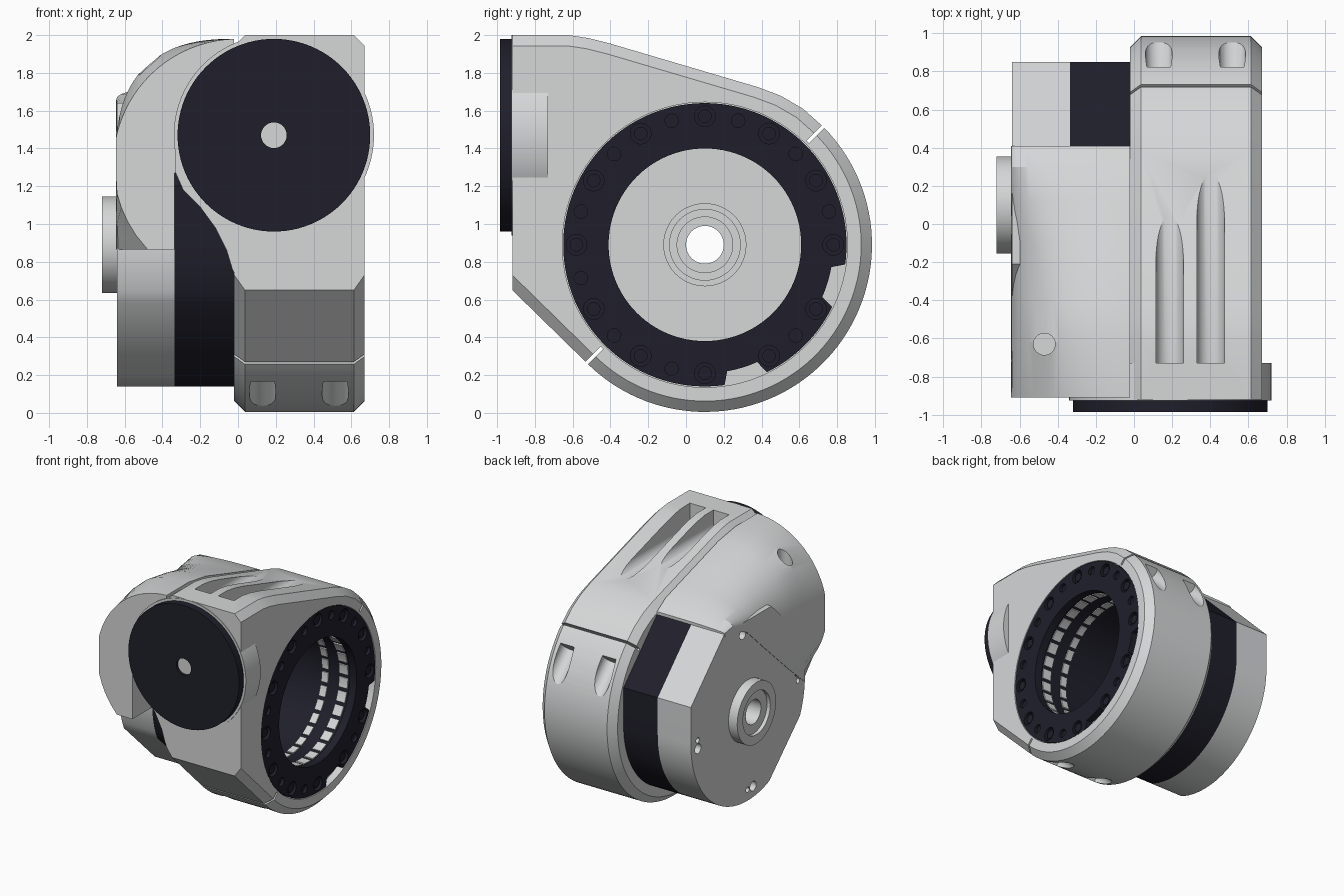
import bpy, bmesh
from math import sin, cos, radians, sqrt, pi
from mathutils import Vector

cube = bpy.data.objects.get("Cube")
if cube:
    bpy.data.objects.remove(cube)


def material(name, rgb):
    m = bpy.data.materials.new(name)
    m.use_nodes = True
    m.diffuse_color = (*rgb, 1)
    bsdf = m.node_tree.nodes["Principled BSDF"]
    bsdf.inputs["Base Color"].default_value = (*rgb, 1)
    bsdf.inputs["Roughness"].default_value = 0.5
    return m


GREY = material("light grey", (0.67, 0.68, 0.685))
DARK = material("dark navy", (0.014, 0.0135, 0.024))
CY, CZ = 0.1, 0.89            # main bore axis
DX, DZ = 0.19, 1.47           # front disc axis


def circle(u, v, r, n=72, start=0, end=360):
    full = end - start == 360
    steps = n if full else n - 1
    return [(u + r * cos(radians(start + (end - start) * i / steps)),
             v + r * sin(radians(start + (end - start) * i / steps))) for i in range(n)]


def finish(name, bm, mat):
    bmesh.ops.recalc_face_normals(bm, faces=bm.faces)
    mesh = bpy.data.meshes.new(name)
    bm.to_mesh(mesh)
    bm.free()
    mesh.materials.append(mat)
    ob = bpy.data.objects.new(name, mesh)
    bpy.context.collection.objects.link(ob)
    return ob


def loft(bm, rows):
    """Skin closed rows of points and cap both ends."""
    rows = [[bm.verts.new(p) for p in row] for row in rows]
    n = len(rows[0])
    for a, b in zip(rows, rows[1:]):
        for i in range(n):
            bm.faces.new((a[i], a[(i + 1) % n], b[(i + 1) % n], b[i]))
    bm.faces.new(rows[0])
    bm.faces.new(rows[-1][::-1])


def add_prism(bm, pts, axis, a, b):
    """Extrude a 2D outline along x, y or z."""
    def place(p, h):
        return {"x": (h, p[0], p[1]), "y": (p[0], h, p[1]), "z": (p[0], p[1], h)}[axis]
    loft(bm, [[place(p, h) for p in pts] for h in (a, b)])


def prism(name, pts, axis, a, b, mat=GREY):
    bm = bmesh.new()
    add_prism(bm, pts, axis, a, b)
    return finish(name, bm, mat)


def inset_outline(pts, dist):
    """Inset a clockwise outline, leaving its flat front edge in place."""
    out = []
    for i, p in enumerate(pts):
        lines = []
        for a, b in ((pts[i - 1], p), (p, pts[(i + 1) % len(pts)])):
            d = (Vector(b) - Vector(a)).normalized()
            front = max(a[0], b[0]) < -0.919
            lines.append((Vector((d.y, -d.x)), 0 if front else dist))
        (n1, d1), (n2, d2) = lines
        det = n1.x * n2.y - n1.y * n2.x
        if abs(det) < 1e-5:
            shift = n1 * d1
        else:
            shift = Vector((d1 * n2.y - d2 * n1.y, n1.x * d2 - n2.x * d1)) / det
        out.append((p[0] + shift.x, p[1] + shift.y))
    return out


def cut(ob, *prisms):
    """Subtract each prism given as (outline, axis, start, end) or a ready object."""
    for p in prisms:
        tool = p if isinstance(p, bpy.types.Object) else prism("cutter", *p)
        tool.hide_render = True
        mod = ob.modifiers.new("cut", "BOOLEAN")
        mod.operation, mod.solver, mod.object = "DIFFERENCE", "EXACT", tool
        bpy.context.view_layer.objects.active = ob
        bpy.ops.object.modifier_apply(modifier=mod.name)
        bpy.data.objects.remove(tool)


def tilted_cylinder(start, direction, r, length):
    d = Vector(direction).normalized()
    bm = bmesh.new()
    bmesh.ops.create_cone(bm, cap_ends=True, segments=32, radius1=r, radius2=r, depth=length)
    bm.transform(d.to_track_quat("Z", "Y").to_matrix().to_4x4())
    bmesh.ops.translate(bm, verts=bm.verts, vec=Vector(start) + d * length / 2)
    return finish("cutter", bm, GREY)


bore = (circle(CY, CZ, 0.545, 96), "x", -0.53, 1)
shaft_hole = (circle(CY, CZ, 0.1, 48), "x", -1, 1)

# Main housing: side profile with chamfered rims
outline = [(-0.92, 0.65), (-0.92, 2.0), (-0.62, 2.0), (-0.52, 1.985), (-0.4, 1.955),
           (0.38, 1.725), (0.5, 1.68), (0.62, 1.61)]
outline += circle(CY, CZ, 0.885, 60, 45, -135)
small = inset_outline(outline, 0.057)
bm = bmesh.new()
loft(bm, [[(x, y, z) for y, z in pts] for x, pts in
          ((-0.02, small), (0.037, outline), (0.613, outline), (0.67, small))])
housing = finish("main_housing", bm, GREY)
cut(housing, bore, (circle(CY, CZ, 0.755, 96), "x", 0.61, 1))

# Clamp joints on both sides of the bore, with two bolt pockets each
k = sqrt(0.5)
for side in (1, -1):
    gap = [(CY + side * k * u - w * k, CZ + side * k * u + w * k)
           for u, w in ((0.77, -0.009), (1, -0.009), (1, 0.009), (0.77, 0.009))]
    cut(housing, (gap, "x", -1, 1))
    for x in (0.13, 0.515):
        start = (x, CY + side * k * 0.84 + k * 0.15, CZ + side * k * 0.84 - k * 0.15)
        cut(housing, tilted_cylinder(start, (0, 1, -1), 0.07, 0.6))

# Round-bottomed slots running out of the sloping top
for x, floor in ((0.187, 1.824), (0.402, 1.759)):
    slot = circle(x, floor + 0.0725, 0.0725, 17, 180, 360) + [(x + 0.0725, 2.2), (x - 0.0725, 2.2)]
    cut(housing, (slot, "y", -0.73, 0.6))

# Front collar, its flared web and the round dark cover
collar = prism("front_collar", circle(DX, DZ, 0.53, 96), "y", -0.925, -0.73)
web = prism("collar_web", [(0, 1.6), (-0.335, 1.5), (-0.33, 1.27), (-0.29, 1.18), (-0.2, 1.09),
                           (-0.12, 0.98), (-0.06, 0.86), (-0.03, 0.76), (0, 0.7)], "y", -0.919, -0.68)
disc = prism("front_disc", circle(DX, DZ, 0.51, 96), "y", -0.985, -0.92, DARK)
cut(disc, (circle(DX, DZ, 0.068, 32), "y", -1.1, -0.96))
disc_hub = prism("disc_hub", circle(DX, DZ, 0.068, 32), "y", -0.965, -0.94)

# Motor body: flat-sided above and at the lower front, round below
body = circle(CY, CZ, 0.75, 6, 180, 204) + circle(CY, CZ, 0.75, 36, 248, 360)
body += [(0.85, 1.2), (0.41, 1.64), (-0.21, 1.64), (-0.65, 1.2)]
band = prism("motor_band", body, "x", -0.335, -0.01, DARK)
cut(band, bore)
cap = prism("motor_cap", body, "x", -0.64, -0.335)
cut(cap, bore, shaft_hole)
for i in range(4):
    a = radians(84 + 90 * i)
    for turn, r in ((0, 0.04), (0.11, 0.022)):
        cut(cap, (circle(CY + 0.66 * cos(a + turn), CZ + 0.66 * sin(a + turn), r, 20),
                  "x", -0.8, -0.58))

# Upper cover lofted from a round front to a flatter back, lower edge on a sloping seam
rows = []
STEPS = 20
for y, top, z_side, bottom in ((-0.91, 1.98, 1.46, 0.865), (-0.62, 1.98, 1.36, 0.865),
                               (-0.4, 1.945, 1.33, 1.06), (-0.1, 1.855, 1.42, 1.34),
                               (0.12, 1.79, 1.58, 1.55), (0.3, 1.735, 1.655, 1.62),
                               (0.41, 1.665, 1.645, 1.62)):
    front = y < -0.9
    pts = []
    for i in range(STEPS + 1):
        s = sin(i / STEPS * pi / 2)
        x = -0.02 - 0.625 * s
        if front:
            z = 1.32 + sqrt(0.66 ** 2 - x * x)
        else:
            z = z_side + (top - z_side) * max(0, 1 - s ** 2.5) ** 0.4
        pts.append((x, y, z))
    for i in range(1, 9):
        z = z_side + (bottom - z_side) * i / 8
        x = -min(0.645, sqrt(0.66 ** 2 - (z - 1.32) ** 2)) if front else -0.645
        pts.append((x, y, z))
    rows.append(pts + [(-0.02, y, bottom)])
bm = bmesh.new()
loft(bm, rows)
cover = finish("upper_cover", bm, GREY)
cut(cover, ([(-0.335, 0.7), (0.1, 0.7), (0.1, 1.27), (-0.335, 1.27)], "y", -1, -0.56), bore,
    (circle(-0.47, -0.63, 0.057, 32), "z", 1.6, 2.2))

# Shaft hub on the outer end
hub = prism("shaft_hub", circle(CY, CZ, 0.255, 64), "x", -0.72, -0.635)
cut(hub, (circle(CY, CZ, 0.18, 48), "x", -0.8, -0.69), shaft_hole)

# Stepped boss on the bore floor
parts = [housing, collar, disc, band, cap, cover, hub, disc_hub, web]
for name, r, x in (("floor_boss", 0.22, -0.5), ("floor_boss_step", 0.19, -0.48),
                   ("floor_boss_tip", 0.15, -0.46)):
    boss = prism(name, circle(CY, CZ, r, 48), "x", -0.54, x)
    cut(boss, shaft_hole)
    parts.append(boss)

# Dark bore lining with two rows of light teeth near the mouth
liner = prism("bore_lining", circle(CY, CZ, 0.546, 96), "x", -0.52, 0.615, DARK)
cut(liner, (circle(CY, CZ, 0.527, 96), "x", -1, 1))
parts.append(liner)
bm = bmesh.new()
for x, width in ((0.34, 0.06), (0.5, 0.08)):
    for i in range(30):
        a = i * 12
        arc = circle(CY, CZ, 0.53, 4, a, a + 9) + circle(CY, CZ, 0.517, 4, a + 9, a)
        add_prism(bm, arc, "x", x, x + width)
finish("bore_teeth", bm, GREY)

# Dark mounting ring with two rim notches, counterbored bolts and pin holes
rim = []
for i in range(180):
    a = -i * 2
    notch = -26 < a < -8 or -82 < a < -64
    r = 0.68 if notch else 0.75
    rim.append((CY + r * cos(radians(a)), CZ + r * sin(radians(a))))
ring = prism("mounting_ring", rim, "x", 0.6, 0.666, DARK)
cut(ring, (circle(CY, CZ, 0.51, 96), "x", 0, 1))
bm = bmesh.new()
for i in range(12):
    a = radians(30 * i)
    y, z = CY + 0.68 * cos(a), CZ + 0.68 * sin(a)
    cut(ring, (circle(y, z, 0.055, 24), "x", 0.63, 0.8))
    add_prism(bm, circle(y, z, 0.036, 20), "x", 0.62, 0.655)
    b = a + radians(15)
    if i not in (9, 11):
        cut(ring, (circle(CY + 0.68 * cos(b), CZ + 0.68 * sin(b), 0.036, 16), "x", 0.64, 0.8))
bolts = finish("ring_bolts", bm, DARK)
parts += [ring, bolts]

# Smooth round walls while keeping hard edges
bpy.ops.object.select_all(action="DESELECT")
for ob in parts:
    ob.select_set(True)
bpy.context.view_layer.objects.active = housing
bpy.ops.object.shade_smooth_by_angle(angle=radians(25))
